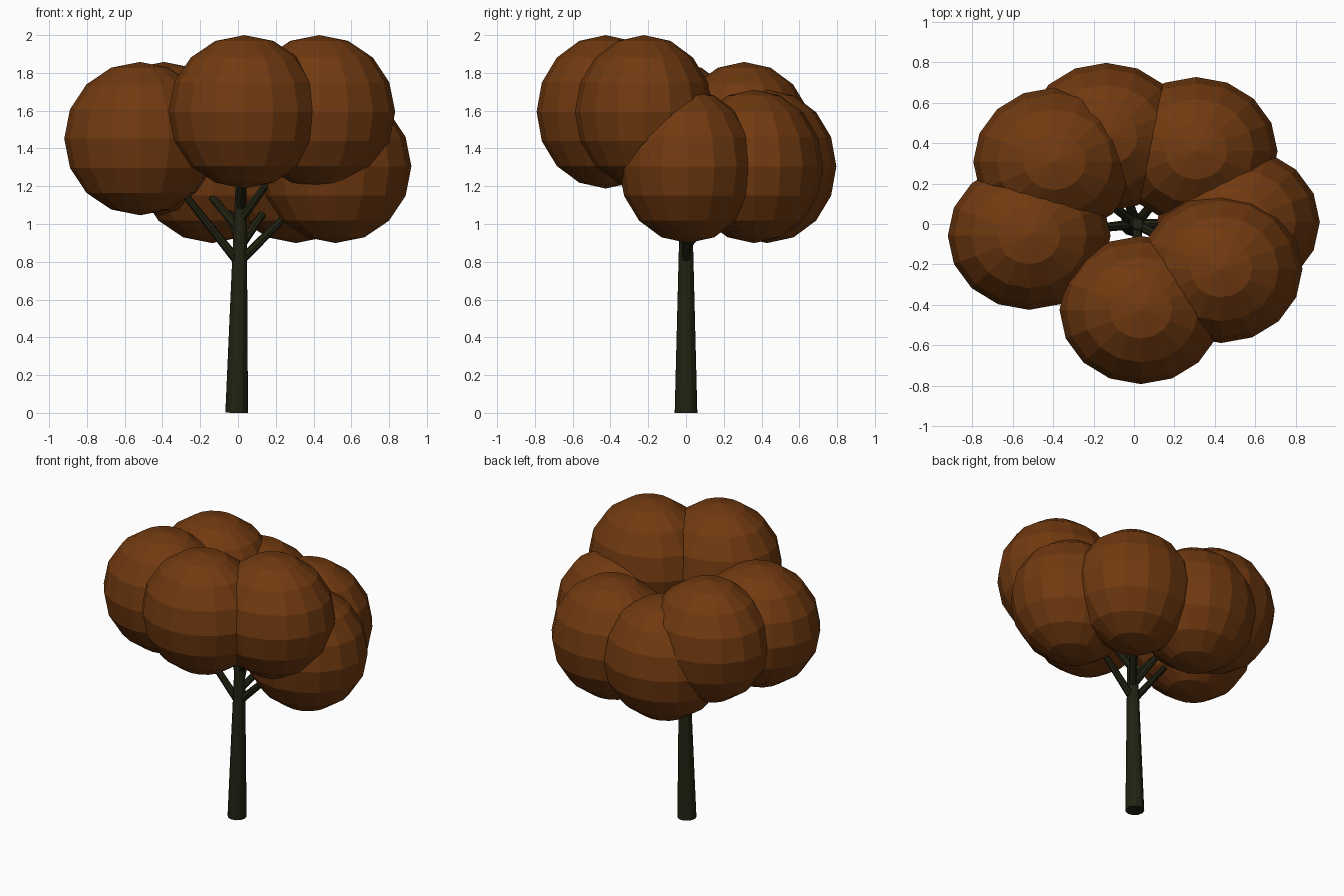
import bpy, bmesh
from mathutils import Vector, Matrix

if "Cube" in bpy.data.objects:
    bpy.data.objects.remove(bpy.data.objects["Cube"])


def material(name, rgb):
    m = bpy.data.materials.new(name)
    m.diffuse_color = (*rgb, 1)
    m.use_nodes = True
    m.node_tree.nodes["Principled BSDF"].inputs["Base Color"].default_value = m.diffuse_color
    return m


BARK = material("dark bark", (0.016, 0.016, 0.006))
LEAF = material("autumn brown leaves", (0.165, 0.042, 0.005))


def finish(name, bm, mat):
    me = bpy.data.meshes.new(name)
    bm.to_mesh(me)
    bm.free()
    me.materials.append(mat)
    bpy.context.collection.objects.link(bpy.data.objects.new(name, me))


# Tapered limb between two points
def limb(name, a, b, r1, r2, sides):
    a, b = Vector(a), Vector(b)
    d = b - a
    bm = bmesh.new()
    mat = Matrix.Translation((a + b) / 2) @ d.to_track_quat('Z', 'Y').to_matrix().to_4x4()
    bmesh.ops.create_cone(bm, cap_ends=True, segments=sides, radius1=r1,
                          radius2=r2, depth=d.length, matrix=mat)
    for v in bm.verts:
        v.co.z = max(v.co.z, 0)
    finish(name, bm, BARK)


# Low-poly leaf ball, slightly squashed front to back
def leaf_ball(name, centre):
    bm = bmesh.new()
    bmesh.ops.create_uvsphere(bm, u_segments=16, v_segments=8, radius=1)
    bmesh.ops.scale(bm, vec=(0.402, 0.366, 0.406), verts=bm.verts)
    bmesh.ops.translate(bm, vec=centre, verts=bm.verts)
    finish(name, bm, LEAF)


# Trunk, leaning very slightly
FOOT, TIP = Vector((-0.007, 0, 0)), Vector((0.018, 0, 1.3))
limb("trunk", FOOT, TIP, 0.06, 0.027, 12)

# Leaf ball centres with the height where each branch leaves the trunk
crown = [
    ((0.516, 0.01, 1.305), 0.80),
    ((0.307, 0.36, 1.305), 0.88),
    ((-0.137, 0.43, 1.305), 0.90),
    ((-0.392, 0.308, 1.452), 0.96),
    ((-0.518, -0.058, 1.452), 0.79),
    ((0.034, -0.425, 1.594), 1.08),
    ((0.43, -0.222, 1.594), 1.02),
]
for i, (c, z) in enumerate(crown, 1):
    start = FOOT.lerp(TIP, z / TIP.z)
    limb(f"branch_{i}", start, c, 0.025, 0.014, 8)
    leaf_ball(f"leaf_ball_{i}", c)
